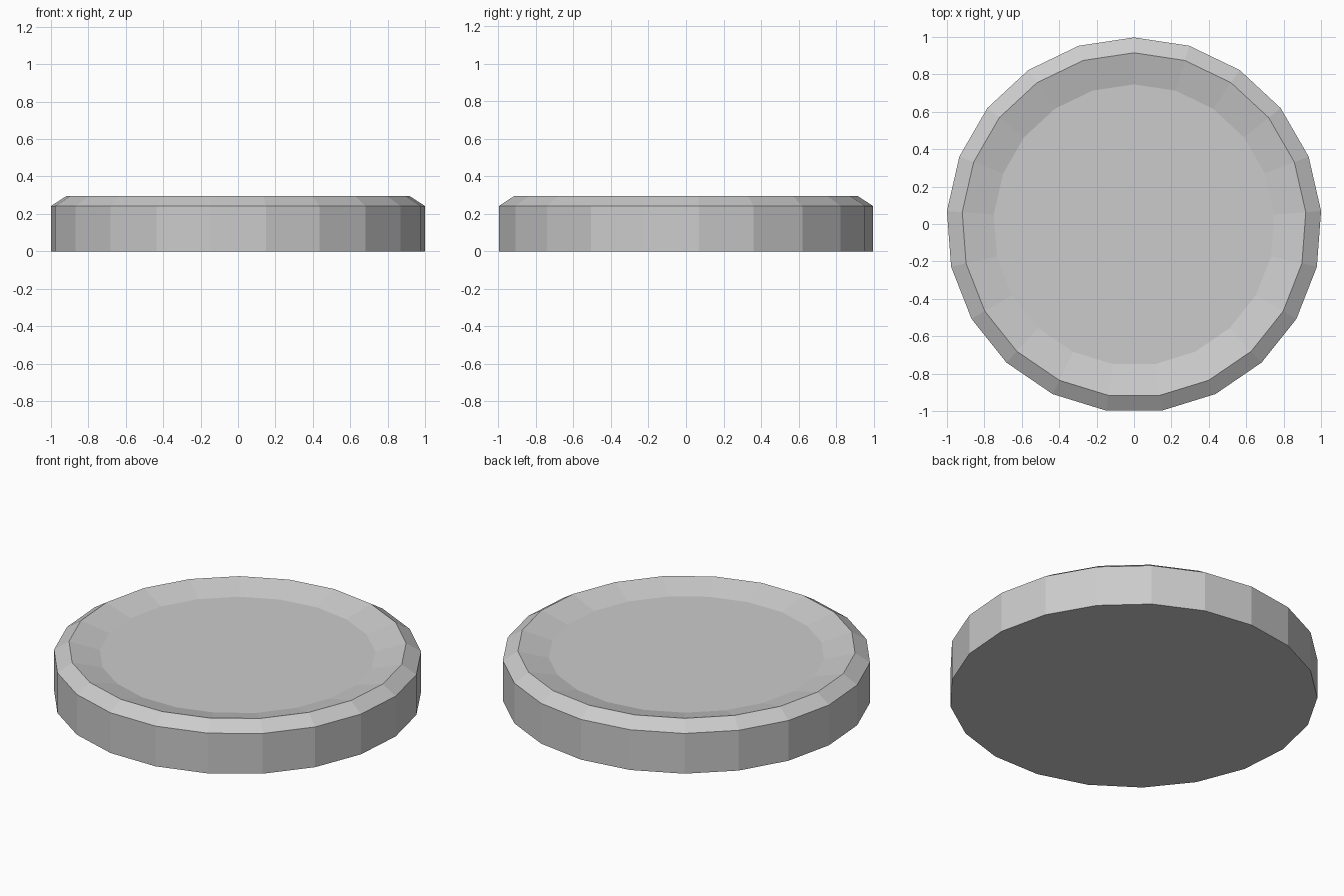
import bpy, bmesh, math

if "Cube" in bpy.data.objects:
    bpy.data.objects.remove(bpy.data.objects["Cube"])

SIDES = 21
# Outer wall, bevelled rim and shallow dished top: (radius, height)
PROFILE = [(1.003, 0.0), (1.003, 0.242), (0.921, 0.295), (0.752, 0.25)]
# A odd-sided ring is off centre in y, so shift it back
SHIFT = -1.003 * (1 - math.cos(math.pi / SIDES)) / 2

bm = bmesh.new()
rings = []
for r, z in PROFILE:
    ring = []
    for i in range(SIDES):
        a = math.pi / 2 + 2 * math.pi * i / SIDES
        ring.append(bm.verts.new((r * math.cos(a), r * math.sin(a) + SHIFT, z)))
    rings.append(ring)

# Side bands
for low, high in zip(rings, rings[1:]):
    for i in range(SIDES):
        j = (i + 1) % SIDES
        bm.faces.new((low[i], low[j], high[j], high[i]))

# Flat underside and dish floor
bm.faces.new(rings[0][::-1])
bm.faces.new(rings[-1])
bmesh.ops.recalc_face_normals(bm, faces=bm.faces)

mesh = bpy.data.meshes.new("dished_disc")
bm.to_mesh(mesh)
bm.free()
bpy.context.collection.objects.link(bpy.data.objects.new("dished_disc", mesh))
